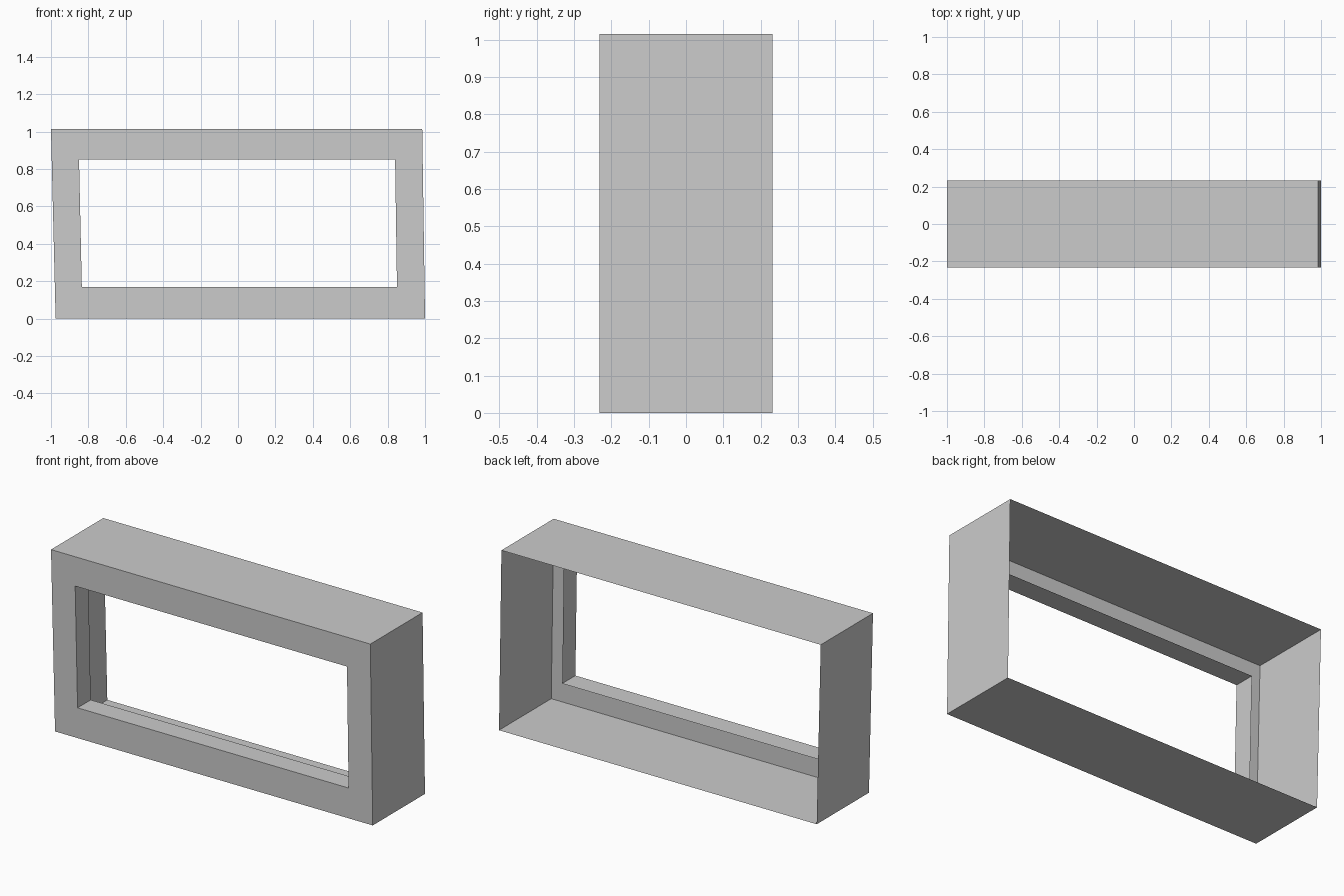
import bpy
import bmesh

cube = bpy.data.objects.get("Cube")
if cube:
    bpy.data.objects.remove(cube, do_unlink=True)

# Plain grey material
grey = bpy.data.materials.new("light_grey")
grey.use_nodes = True
grey.diffuse_color = (0.6, 0.6, 0.6, 1)
grey.node_tree.nodes["Principled BSDF"].inputs["Base Color"].default_value = grey.diffuse_color

# Slightly skewed outlines (x, z), anticlockwise from the lower corner at -x
OUTER = [(-0.975, 0), (1, 0), (0.985, 1.015), (-1, 1.015)]
OPENING = [(-0.835, 0.17), (0.85, 0.17), (0.84, 0.85), (-0.85, 0.85)]
FRONT, BACK, LIP = -0.232, 0.232, -0.115


def add_ring(bm, outline, y):
    return [bm.verts.new((x, y, z)) for x, z in outline]


def bridge(bm, a, b):
    for i in range(len(a)):
        j = (i + 1) % len(a)
        bm.faces.new((a[i], a[j], b[j], b[i]))


def add_shell(name, sections):
    """Join successive outline rings into an open sheet."""
    bm = bmesh.new()
    rings = [add_ring(bm, outline, y) for outline, y in sections]
    for a, b in zip(rings, rings[1:]):
        bridge(bm, a, b)
    mesh = bpy.data.meshes.new(name)
    bm.to_mesh(mesh)
    bm.free()
    mesh.materials.append(grey)
    obj = bpy.data.objects.new(name, mesh)
    bpy.context.collection.objects.link(obj)
    return obj


# Thin outer walls, open at the back
add_shell("outer_walls", [(OUTER, BACK), (OUTER, FRONT)])
# Flat front border around the opening
add_shell("front_border", [(OUTER, FRONT), (OPENING, FRONT)])
# Short lip running inward from the opening
add_shell("opening_lip", [(OPENING, FRONT), (OPENING, LIP)])
